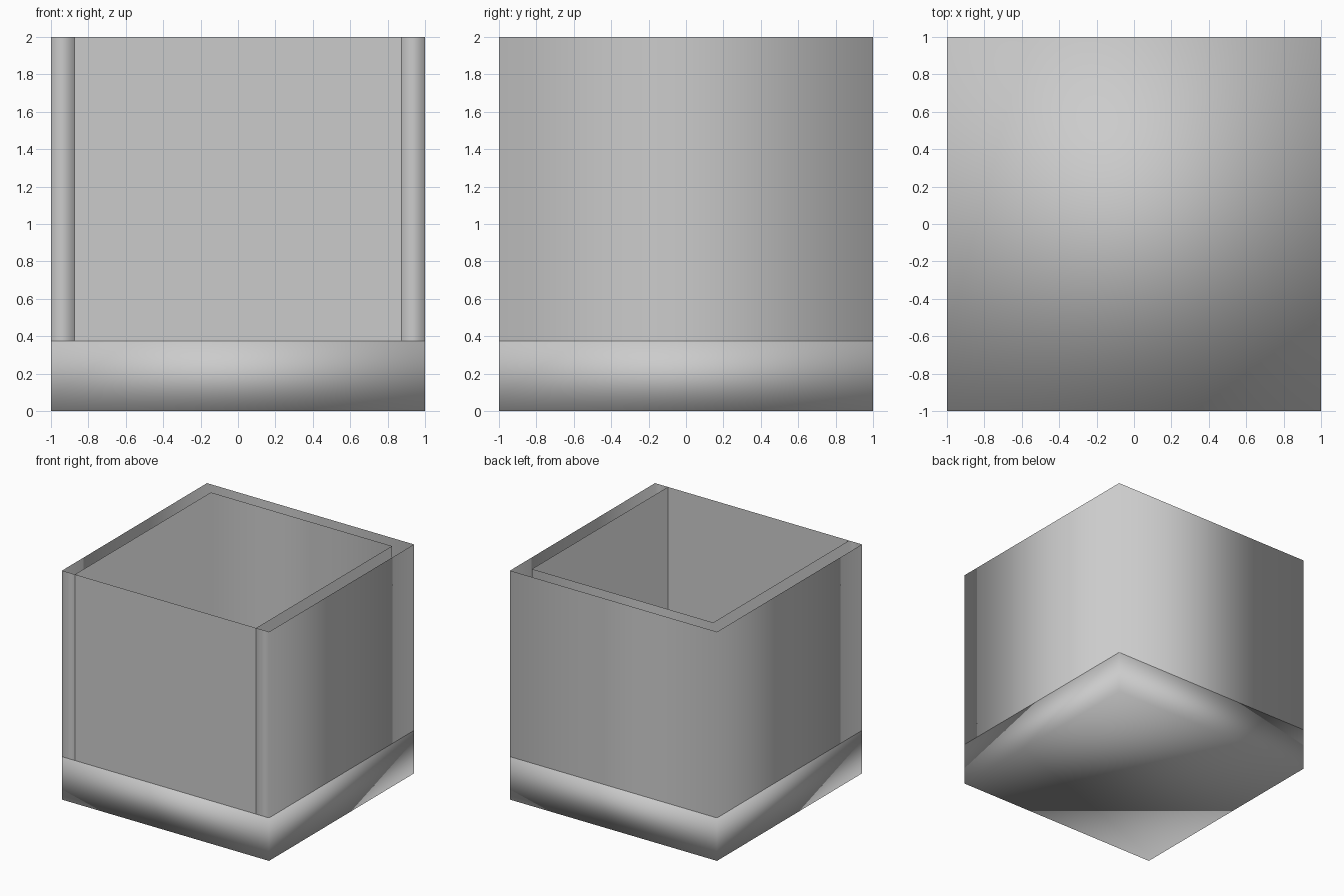
import bpy, bmesh

if "Cube" in bpy.data.objects:
    bpy.data.objects.remove(bpy.data.objects["Cube"])

BASE_H = 0.375   # height of the base slab
TOP = 2.0        # height of the open rim
IN = 0.875       # inner wall distance from centre


def make_object(name, bm, smooth):
    for f in bm.faces:
        f.smooth = smooth
    me = bpy.data.meshes.new(name)
    bm.to_mesh(me)
    bm.free()
    ob = bpy.data.objects.new(name, me)
    bpy.context.collection.objects.link(ob)
    return ob


def uncapped_sheet(name, outline, z0, z1, closed, smooth):
    """Raise a plan outline into upright faces without top or bottom."""
    bm = bmesh.new()
    low = [bm.verts.new((x, y, z0)) for x, y in outline]
    high = [bm.verts.new((x, y, z1)) for x, y in outline]
    n = len(outline)
    for i in range(n if closed else n - 1):
        j = (i + 1) % n
        bm.faces.new((low[i], low[j], high[j], high[i]))
    return make_object(name, bm, smooth)


# Base slab, softly shaded across its corners
bm = bmesh.new()
bmesh.ops.create_cube(bm, size=1)
for v in bm.verts:
    v.co = (v.co.x * 2, v.co.y * 2, (v.co.z + 0.5) * BASE_H)
make_object("base", bm, True)

# U-shaped hollow wall: outer and inner skins, open at the top
u_outline = [(-1, -1), (-IN, -1), (-IN, IN), (IN, IN),
             (IN, -1), (1, -1), (1, 1), (-1, 1)]
uncapped_sheet("side_and_back_walls", u_outline, BASE_H, TOP, True, True)

# Flat single-sheet front panel between the wall ends
uncapped_sheet("front_panel", [(-IN, -1), (IN, -1)], BASE_H, TOP, False, False)
